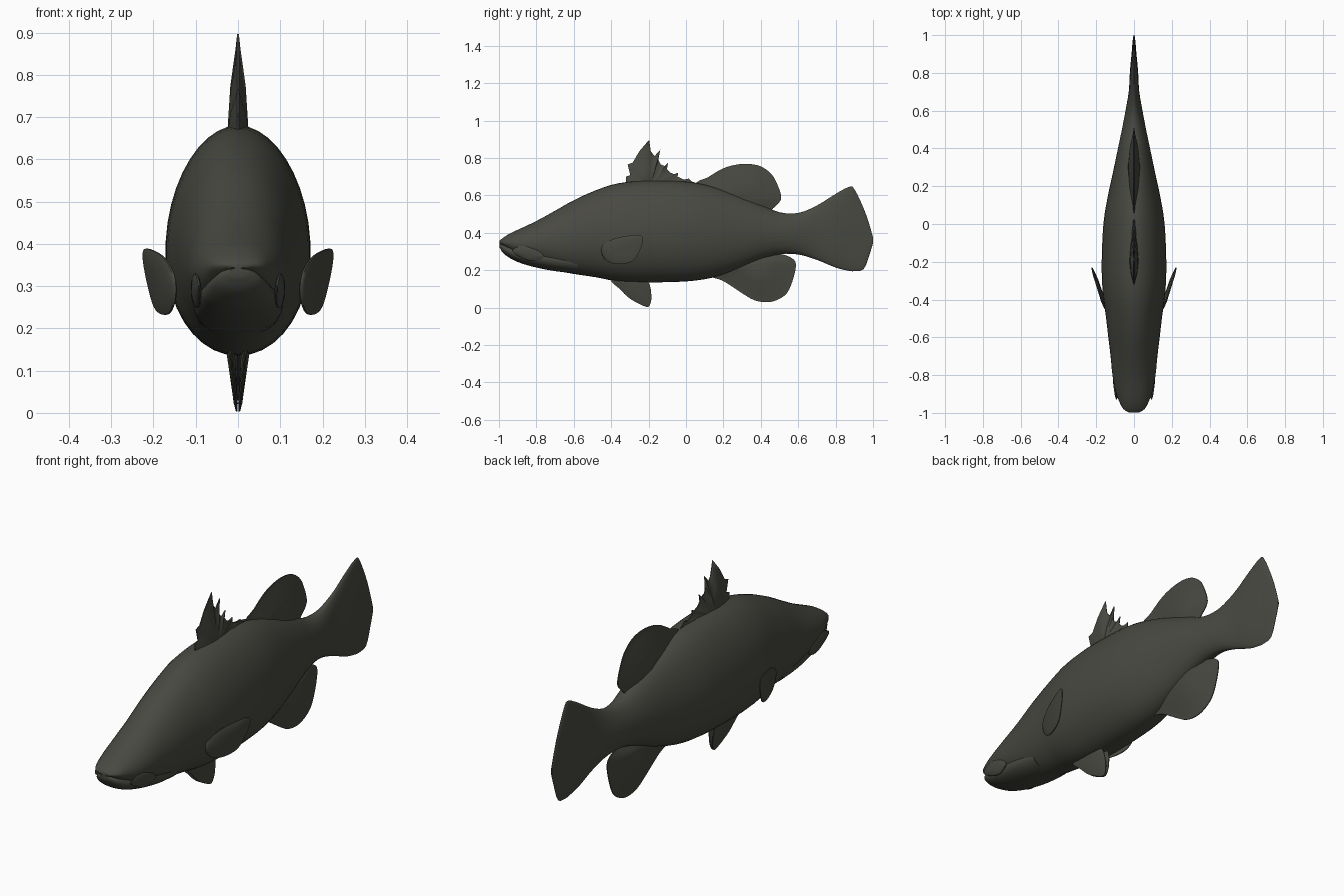
import bpy, bmesh, math
from mathutils import Vector

skin = bpy.data.materials.new("dark olive grey")
skin.diffuse_color = (0.066, 0.066, 0.054, 1)


def finish(bm, name, angle=50):
    """Turn a bmesh into a smooth shaded object."""
    bmesh.ops.recalc_face_normals(bm, faces=bm.faces)
    me = bpy.data.meshes.new(name)
    bm.to_mesh(me)
    bm.free()
    ob = bpy.data.objects.new(name, me)
    bpy.context.collection.objects.link(ob)
    me.materials.append(skin)
    bpy.ops.object.select_all(action='DESELECT')
    ob.select_set(True)
    bpy.context.view_layer.objects.active = ob
    bpy.ops.object.shade_smooth_by_angle(angle=math.radians(angle))
    return ob


def spline(pts, steps, closed=False):
    """Catmull-Rom curve through points of any dimension."""
    n, out = len(pts), []
    get = (lambda i: pts[i % n]) if closed else (lambda i: pts[max(0, min(n - 1, i))])
    for i in range(n if closed else n - 1):
        for s in range(steps):
            t = s / steps
            out.append([0.5 * (2 * b + (c - a) * t + (2 * a - 5 * b + 4 * c - d) * t * t
                        + (3 * b - a - 3 * c + d) * t ** 3)
                        for a, b, c, d in zip(get(i - 1), get(i), get(i + 1), get(i + 2))])
    if not closed:
        out.append(list(pts[-1]))
    return out


def loft(name, stations, steps=3, sides=40):
    """Skin oval sections given as (y, top z, bottom z, half width)."""
    bm = bmesh.new()
    rings = []
    for y, top, bot, w in spline(stations, steps):
        mid, h = (top + bot) / 2, (top - bot) / 2
        ring = []
        for k in range(sides):
            a = 2 * math.pi * k / sides
            s, c = math.sin(a), math.cos(a)
            # fullest a little below the middle
            ring.append(bm.verts.new((w * c * (1 - 0.08 * s), y, mid + h * s)))
        rings.append(ring)
    for r, q in zip(rings, rings[1:]):
        for k in range(sides):
            j = (k + 1) % sides
            bm.faces.new((r[k], r[j], q[j], q[k]))
    bm.faces.new(rings[0])
    bm.faces.new(rings[-1])
    return finish(bm, name)


def fin(name, outline, root, thick, place=lambda y, z, x: (x, y, z), steps=4):
    """Thin blade: sharp rim that thickens towards its root point."""
    pts = spline(outline, steps, True) if steps > 1 else outline
    bm = bmesh.new()
    root = Vector(root)
    n = len(pts)
    for side in (1, -1):
        rings = []
        for f, t in ((1, 0.002), (0.85, 0.006), (0.5, thick * 0.7)):
            rings.append([bm.verts.new(place(*(root + (Vector(p) - root) * f), side * t))
                          for p in pts])
        hub = bm.verts.new(place(*root, side * thick))
        for r, q in zip(rings, rings[1:]):
            for k in range(n):
                j = (k + 1) % n
                bm.faces.new((r[k], r[j], q[j], q[k]))
        for k in range(n):
            bm.faces.new((rings[-1][k], rings[-1][(k + 1) % n], hub))
        if side == 1:
            rim = rings[0]
        else:
            for k in range(n):
                j = (k + 1) % n
                bm.faces.new((rim[k], rim[j], rings[0][j], rings[0][k]))
    return finish(bm, name)


# body running back into the tail fin
loft("body_and_tail", [
    (-0.998, 0.356, 0.343, 0.025), (-0.98, 0.372, 0.330, 0.056), (-0.94, 0.397, 0.300, 0.078),
    (-0.88, 0.425, 0.264, 0.099), (-0.80, 0.463, 0.235, 0.114), (-0.70, 0.518, 0.200, 0.124),
    (-0.60, 0.574, 0.180, 0.136), (-0.48, 0.628, 0.162, 0.150), (-0.36, 0.665, 0.140, 0.166),
    (-0.20, 0.680, 0.135, 0.171), (0.00, 0.674, 0.140, 0.162), (0.14, 0.648, 0.160, 0.140),
    (0.28, 0.600, 0.205, 0.110), (0.40, 0.550, 0.255, 0.085), (0.50, 0.510, 0.285, 0.064),
    (0.60, 0.506, 0.284, 0.045), (0.70, 0.546, 0.255, 0.028), (0.80, 0.608, 0.214, 0.022),
    (0.87, 0.645, 0.197, 0.016), (0.90, 0.634, 0.195, 0.013), (0.95, 0.530, 0.206, 0.009),
    (0.98, 0.445, 0.280, 0.006), (1.00, 0.375, 0.345, 0.003)])

# lower jaw, tucked under the upper lip
loft("lower_jaw", [
    (-0.997, 0.343, 0.322, 0.022), (-0.98, 0.346, 0.294, 0.048), (-0.95, 0.340, 0.270, 0.066),
    (-0.90, 0.330, 0.244, 0.083), (-0.82, 0.325, 0.219, 0.096), (-0.70, 0.320, 0.195, 0.105),
    (-0.58, 0.310, 0.182, 0.100)])

# corners of the upper lip
for sx, side in ((1, "left"), (-1, "right")):
    fin("lip_corner_" + side,
        [(-0.93, 0.302), (-0.87, 0.262), (-0.82, 0.248), (-0.78, 0.257), (-0.76, 0.275),
         (-0.80, 0.31), (-0.88, 0.33)], (-0.84, 0.285), 0.012,
        lambda y, z, x, sx=sx: (sx * (0.099 + 0.1 * (y + 0.84) + 0.12 * (z - 0.285) + x), y, z))

# spiny front back fin, straight edged with ragged tips
fin("spiny_back_fin", [
    (-0.32, 0.64), (-0.322, 0.70), (-0.298, 0.708), (-0.312, 0.765), (-0.285, 0.775),
    (-0.25, 0.835), (-0.197, 0.897), (-0.188, 0.835), (-0.168, 0.81), (-0.137, 0.845),
    (-0.148, 0.79), (-0.135, 0.765), (-0.115, 0.757), (-0.096, 0.775), (-0.102, 0.74),
    (-0.085, 0.722), (-0.06, 0.712), (-0.042, 0.722), (-0.045, 0.70), (-0.02, 0.688),
    (0.005, 0.682), (0.016, 0.69), (0.03, 0.675), (0.07, 0.66), (0.06, 0.62)],
    (-0.19, 0.65), 0.026, steps=1)

# soft rear back fin
fin("soft_back_fin", [
    (0.06, 0.655), (0.12, 0.698), (0.20, 0.745), (0.28, 0.766), (0.35, 0.767), (0.41, 0.75),
    (0.46, 0.71), (0.488, 0.66), (0.508, 0.60), (0.502, 0.567), (0.465, 0.53), (0.42, 0.49),
    (0.25, 0.55)], (0.30, 0.58), 0.032)

# underside rear fin
fin("anal_fin", [
    (0.13, 0.175), (0.20, 0.142), (0.30, 0.077), (0.36, 0.042), (0.42, 0.029), (0.48, 0.038),
    (0.54, 0.078), (0.575, 0.16), (0.587, 0.235), (0.56, 0.268), (0.50, 0.288), (0.42, 0.30),
    (0.26, 0.25)], (0.37, 0.235), 0.036)

# belly fins, a close pair leaning together at the tips
for sx, side in ((1, "left"), (-1, "right")):
    fin("belly_fin_" + side, [
        (-0.40, 0.15), (-0.355, 0.10), (-0.30, 0.048), (-0.22, 0.006), (-0.195, 0.012),
        (-0.185, 0.06), (-0.205, 0.14), (-0.30, 0.18)], (-0.28, 0.135), 0.012,
        lambda y, z, x, sx=sx: (sx * (0.003 + 0.1 * z + x * 0.8), y, z))

# side fins, flaring outwards to the back
for sx, side in ((1, "left"), (-1, "right")):
    fin("side_fin_" + side, [
        (-0.45, 0.325), (-0.39, 0.366), (-0.31, 0.384), (-0.245, 0.387), (-0.229, 0.36),
        (-0.25, 0.30), (-0.285, 0.25), (-0.34, 0.233), (-0.40, 0.238), (-0.442, 0.27)],
        (-0.41, 0.30), 0.012,
        lambda y, z, x, sx=sx: (sx * (0.150 + 0.31 * (y + 0.45) + 0.08 * (z - 0.3) + x), y, z))
